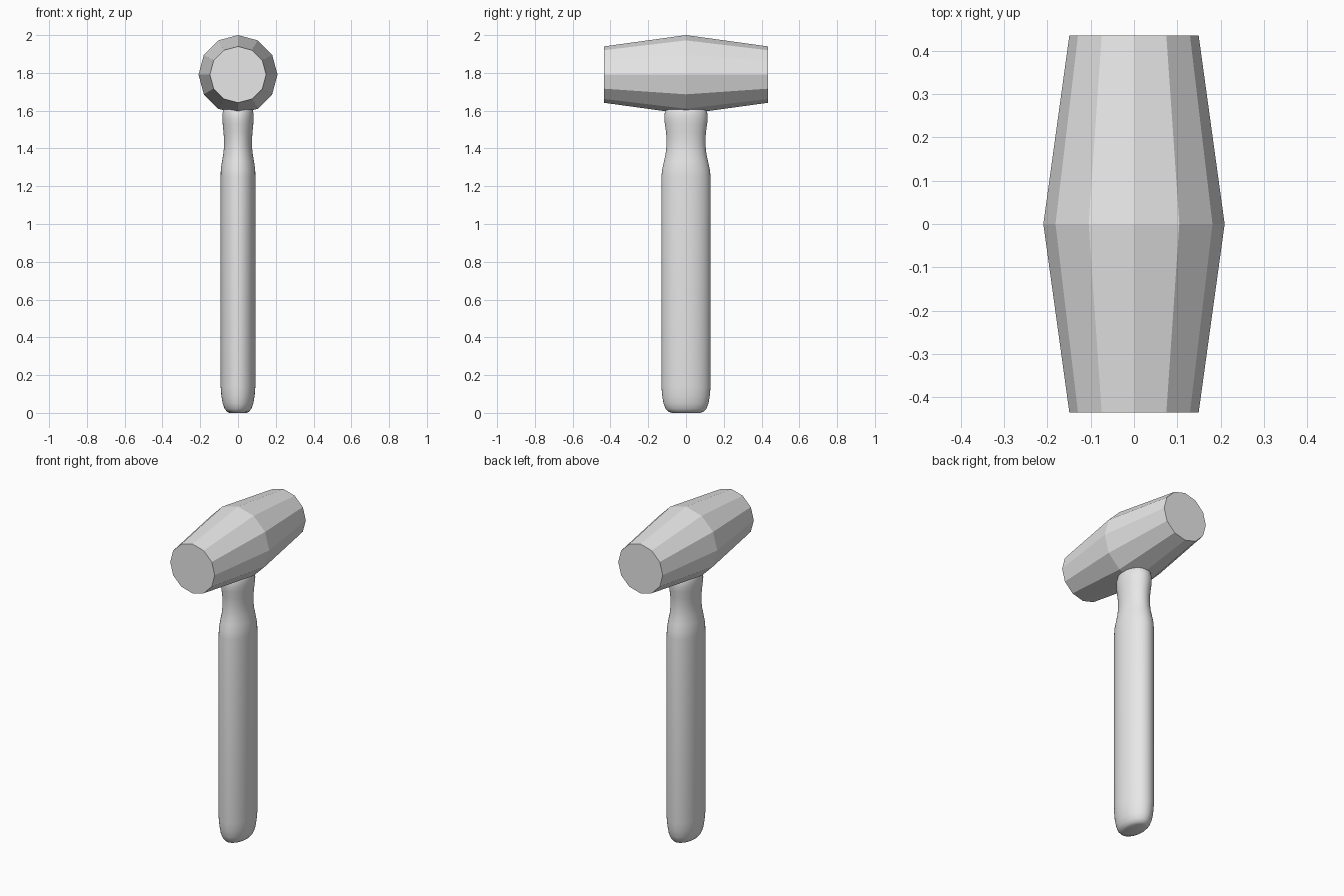
import bpy, bmesh, math

if "Cube" in bpy.data.objects:
    bpy.data.objects.remove(bpy.data.objects["Cube"])

grey = bpy.data.materials.new("plain_grey")
grey.diffuse_color = (0.8, 0.8, 0.8, 1)
grey.use_nodes = True
grey.node_tree.nodes["Principled BSDF"].inputs["Base Color"].default_value = grey.diffuse_color


def loft(name, rings):
    """Skin closed rings of points together and cap both ends."""
    bm = bmesh.new()
    loops = [[bm.verts.new(p) for p in ring] for ring in rings]
    n = len(loops[0])
    for a, b in zip(loops, loops[1:]):
        for i in range(n):
            j = (i + 1) % n
            bm.faces.new((a[i], a[j], b[j], b[i]))
    bm.faces.new(loops[0][::-1])
    bm.faces.new(loops[-1])
    bmesh.ops.recalc_face_normals(bm, faces=bm.faces[:])
    mesh = bpy.data.meshes.new(name)
    bm.to_mesh(mesh)
    bm.free()
    mesh.materials.append(grey)
    obj = bpy.data.objects.new(name, mesh)
    bpy.context.collection.objects.link(obj)
    return obj


def angles(n):
    return [2 * math.pi * i / n for i in range(n)]


# Head: flat twelve-sided barrel lying along y
head_z = 1.791
loft("mallet_head", [[(r * math.cos(a), y, head_z + r * math.sin(a)) for a in angles(12)]
                     for y, r in ((-0.435, 0.149), (0, 0.209), (0.435, 0.149))])

# Handle: smooth oval grip, given as height, half width, half depth
profile = [(0.0, 0.045, 0.075), (0.006, 0.058, 0.093), (0.022, 0.071, 0.108),
           (0.05, 0.081, 0.119), (0.09, 0.088, 0.126), (0.14, 0.092, 0.13),
           (1.25, 0.092, 0.13), (1.29, 0.091, 0.126), (1.33, 0.085, 0.117),
           (1.37, 0.078, 0.108), (1.41, 0.074, 0.104), (1.45, 0.074, 0.103),
           (1.49, 0.077, 0.106), (1.53, 0.081, 0.112), (1.56, 0.083, 0.115),
           (1.585, 0.082, 0.113), (1.605, 0.078, 0.107), (1.62, 0.068, 0.095)]
handle = loft("handle", [[(w * math.cos(a), d * math.sin(a), z) for a in angles(40)]
                         for z, w, d in profile])
bpy.ops.object.select_all(action='DESELECT')
handle.select_set(True)
bpy.context.view_layer.objects.active = handle
bpy.ops.object.shade_smooth_by_angle(angle=math.radians(50))
